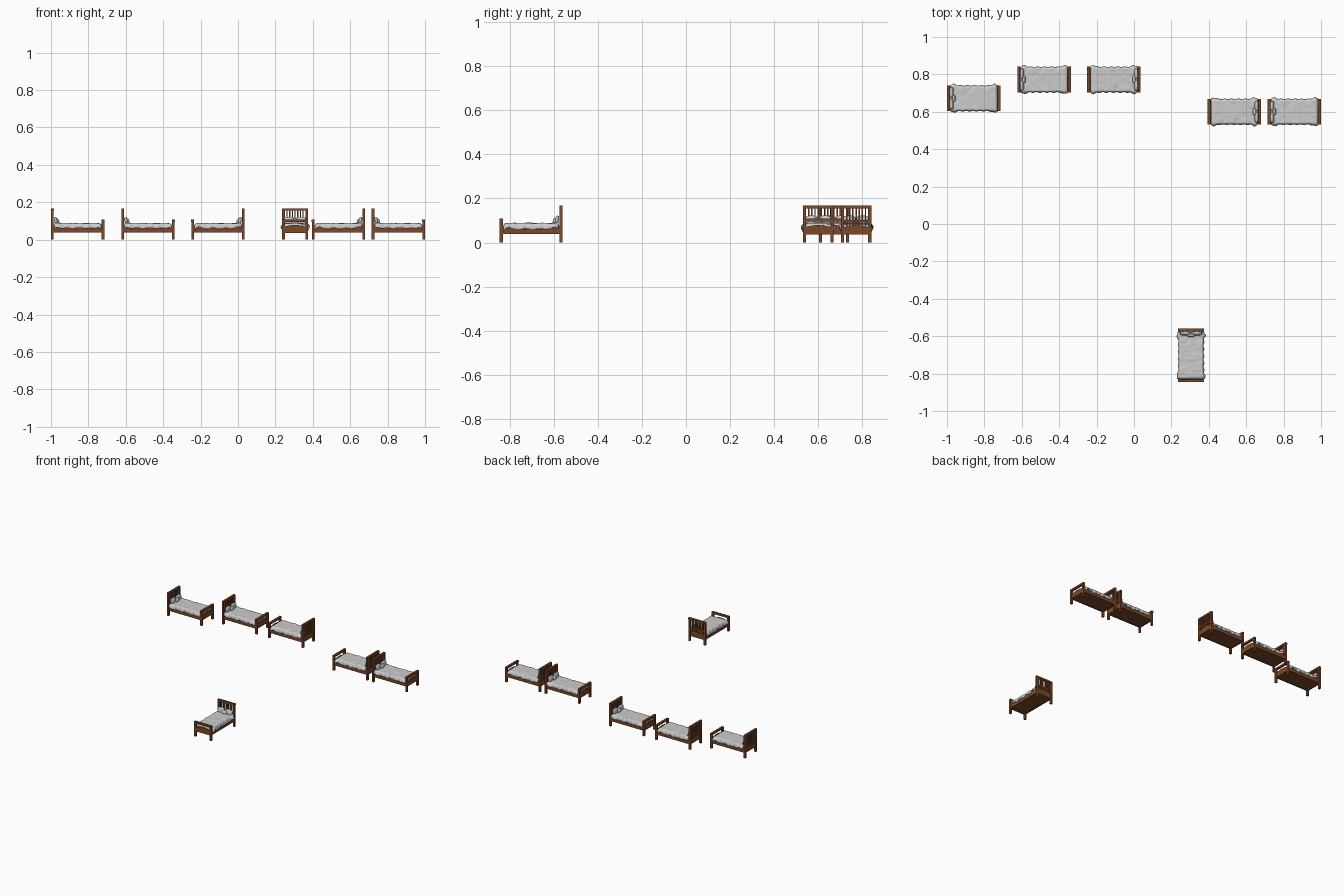
import bpy, bmesh, math
from mathutils import Vector, Matrix, noise

if "Cube" in bpy.data.objects:
    bpy.data.objects.remove(bpy.data.objects["Cube"])

wood = bpy.data.materials.new("wood")
wood.diffuse_color = (0.20, 0.065, 0.022, 1)
wood.use_nodes = True
wood.node_tree.nodes["Principled BSDF"].inputs["Base Color"].default_value = wood.diffuse_color
linen = bpy.data.materials.new("linen")
linen.diffuse_color = (0.55, 0.55, 0.55, 1)
linen.use_nodes = True
linen.node_tree.nodes["Principled BSDF"].inputs["Base Color"].default_value = linen.diffuse_color

HALF = 0.1425   # half bed length, head at -x
WID = 0.069     # half frame width


def add_box(bm, x0, x1, y0, y1, z0, z1):
    m = Matrix.Translation(((x0 + x1) / 2, (y0 + y1) / 2, (z0 + z1) / 2))
    bmesh.ops.create_cube(bm, size=1, matrix=m @ Matrix.Diagonal((x1 - x0, y1 - y0, z1 - z0, 1)))


def add_prism(bm, pts, vec):
    face = bm.faces.new([bm.verts.new(p) for p in pts])
    out = bmesh.ops.extrude_face_region(bm, geom=[face])["geom"]
    bmesh.ops.translate(bm, verts=[g for g in out if isinstance(g, bmesh.types.BMVert)], vec=vec)


def finish(bm, name, mat, smooth=False):
    bmesh.ops.recalc_face_normals(bm, faces=bm.faces)
    me = bpy.data.meshes.new(name)
    bm.to_mesh(me)
    bm.free()
    me.materials.append(mat)
    if smooth:
        me.polygons.foreach_set("use_smooth", [True] * len(me.polygons))
    return me


def end_board(name, x0, top, slats):
    """Posts with legs, top rail, arched lower panel and optional slats."""
    bm = bmesh.new()
    x1 = x0 + 0.014
    for s in (-1, 1):
        ys = sorted((s * WID, s * (WID - 0.014)))
        add_box(bm, x0, x1, *ys, 0.034, top - 0.012)
        add_prism(bm, [(x0, ys[0], 0.036), (x1, ys[0], 0.036), (x1, ys[1], 0.036), (x0, ys[1], 0.036)],
                  (0, 0, -0.036))
    add_box(bm, x0 - 0.0005, x1 + 0.0005, -WID, WID, top - 0.013, top)
    # lower panel with a gently arched top
    w = WID - 0.012
    n = 12
    pts = [(x0 + 0.003, -w, 0.037), (x0 + 0.003, w, 0.037)]
    for i in range(n + 1):
        y = w - 2 * w * i / n
        pts.append((x0 + 0.003, y, 0.070 + 0.009 * math.cos(y / w * math.pi / 2)))
    add_prism(bm, pts, (0.008, 0, 0))
    if slats:
        add_box(bm, x0 + 0.002, x1 - 0.002, -w, w, 0.092, 0.103)
        for i in range(slats):
            y = -w + 2 * w * (i + 1) / (slats + 1)
            add_box(bm, x0 + 0.004, x1 - 0.004, y - 0.0032, y + 0.0032, 0.075, top - 0.01)
    return finish(bm, name, wood)


def side_rails():
    bm = bmesh.new()
    a = HALF - 0.013
    for s in (-1, 1):
        pts = [(-a, s * 0.066, 0.038), (a, s * 0.066, 0.038)]
        for i in range(17):
            t = 1 - i / 8
            pts.append((a * t, s * 0.066, 0.062 + 0.014 * abs(t) ** 4))
        add_prism(bm, pts, (0, -s * 0.009, 0))
    return finish(bm, "side_rails", wood)


def base_board():
    bm = bmesh.new()
    add_box(bm, -HALF + 0.01, HALF - 0.01, -0.06, 0.06, 0.040, 0.050)
    return finish(bm, "base_board", wood)


def mattress():
    bm = bmesh.new()
    add_box(bm, -HALF + 0.015, HALF - 0.016, -0.059, 0.059, 0.049, 0.083)
    bmesh.ops.bevel(bm, geom=bm.edges[:], offset=0.006, segments=3, affect='EDGES', profile=0.5)
    return finish(bm, "mattress", linen, True)


def blanket():
    """Draped sheet: flat wrinkled top, sides hanging outward, flared corners."""
    bm = bmesh.new()
    nu, nv = 52, 40
    xa, xb = -HALF + 0.018, HALF - 0.016
    rows = []
    for i in range(nu + 1):
        t = i / nu
        x = xa + (xb - xa) * t
        e = abs(2 * t - 1)
        flare = math.exp(-((e - 0.86) / 0.12) ** 2)
        row = []
        for j in range(nv + 1):
            v = 2 * j / nv - 1
            s = math.copysign(1, v)
            hang = max(0, (abs(v) - 0.72) / 0.28)
            y = 0.060 * min(1, abs(v) / 0.72)
            y += (0.009 + 0.008 * flare + 0.0022 * math.sin(x * 170 + s)) * math.sin(hang * math.pi / 2)
            drop = 0.027 - 0.005 * flare + 0.003 * math.sin(x * 95 + 2 * s)
            z = 0.0885 - drop * hang ** 1.4
            z += 0.003 * noise.noise(Vector((x * 28, v * 1.6, 3.1)))
            z += 0.0015 * noise.noise(Vector((x * 70, v * 3.5, 8.7)))
            if t > 0.94:
                z -= 0.010 * ((t - 0.94) / 0.06) ** 2
            row.append(bm.verts.new((x, s * y, z)))
        rows.append(row)
    for i in range(nu):
        for j in range(nv):
            bm.faces.new((rows[i][j], rows[i + 1][j], rows[i + 1][j + 1], rows[i][j + 1]))
    bmesh.ops.recalc_face_normals(bm, faces=bm.faces)
    bmesh.ops.solidify(bm, geom=bm.faces[:], thickness=0.002)
    return finish(bm, "blanket", linen, True)


def pillow(name, x, y, z, w, h, d, lean):
    bm = bmesh.new()
    bmesh.ops.create_uvsphere(bm, u_segments=24, v_segments=14, radius=1)
    for v in bm.verts:
        # squarish outline, plump middle
        p = v.co
        q = [math.copysign(abs(c) ** 0.55, c) for c in (p.y, p.z)]
        v.co = Vector((p.x * d, q[0] * w, q[1] * h))
    bmesh.ops.transform(bm, verts=bm.verts, matrix=Matrix.Translation((x, y, z)) @ Matrix.Rotation(lean, 4, 'Y'))
    return finish(bm, name, linen, True)


parts = [
    end_board("headboard", -HALF, 0.168, 7),
    end_board("footboard", HALF - 0.014, 0.109, 0),
    side_rails(), base_board(), mattress(), blanket(),
    pillow("left_pillow", -HALF + 0.025, -0.031, 0.103, 0.028, 0.019, 0.0085, -0.22),
    pillow("right_pillow", -HALF + 0.025, 0.031, 0.103, 0.028, 0.019, 0.0085, -0.22),
    pillow("small_pillow", -HALF + 0.036, 0.0, 0.100, 0.019, 0.013, 0.007, -0.35),
]

# six copies: centre x, centre y, turn
beds = [(-0.857, 0.672, 0), (-0.481, 0.772, 0), (-0.107, 0.772, math.pi),
        (0.537, 0.600, math.pi), (0.857, 0.600, 0), (0.305, -0.703, -math.pi / 2)]
for n, (x, y, r) in enumerate(beds, 1):
    for me in parts:
        ob = bpy.data.objects.new(f"bed_{n}_{me.name}", me)
        ob.location = (x, y, 0)
        ob.rotation_euler = (0, 0, r)
        bpy.context.collection.objects.link(ob)
